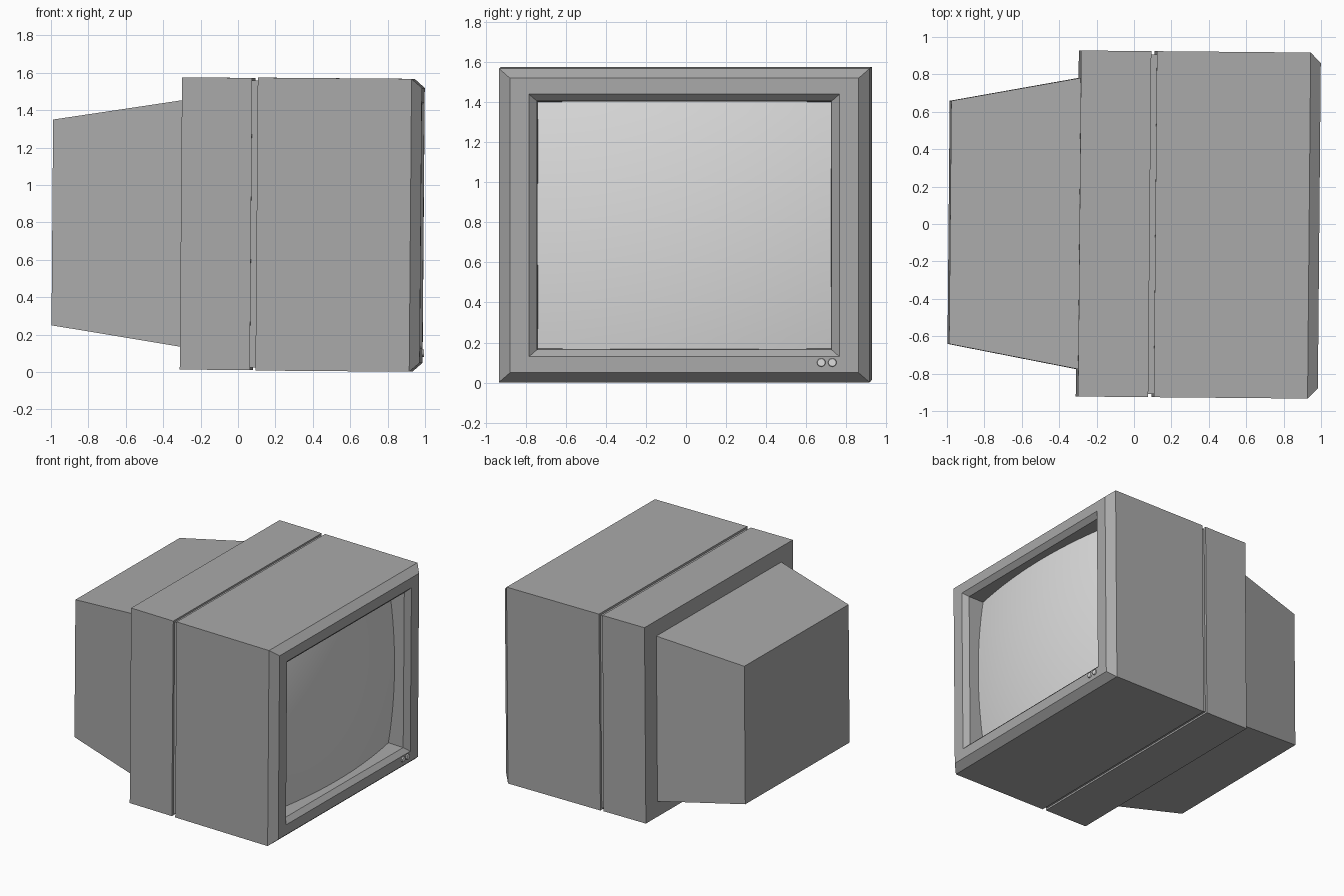
import bpy
import bmesh
from mathutils import Matrix, Vector

if "Cube" in bpy.data.objects:
    bpy.data.objects.remove(bpy.data.objects["Cube"], do_unlink=True)

# The whole monitor sits at a very slight tilt and turn
POSE = (Matrix.Translation((0, 0, 0.792))
        @ Matrix.Rotation(-0.009, 4, 'Z') @ Matrix.Rotation(0.008, 4, 'Y'))


def material(name, value):
    mat = bpy.data.materials.new(name)
    mat.use_nodes = True
    colour = (value, value, value, 1)
    mat.diffuse_color = colour
    bsdf = mat.node_tree.nodes["Principled BSDF"]
    bsdf.inputs["Base Color"].default_value = colour
    bsdf.inputs["Roughness"].default_value = 0.6
    return mat


CASE = material("case grey", 0.4)
LIGHT = material("pale screen grey", 0.72)


def finish(name, bm, mat, smooth=False):
    mesh = bpy.data.meshes.new(name)
    bm.to_mesh(mesh)
    bm.free()
    mesh.transform(POSE)
    mesh.materials.append(mat)
    obj = bpy.data.objects.new(name, mesh)
    bpy.context.collection.objects.link(obj)
    for poly in mesh.polygons:
        poly.use_smooth = smooth
    return obj


def loft(name, rings, mat):
    """Skin rectangular rings (x, half width, half height) and cap both ends."""
    bm = bmesh.new()
    loops = [[bm.verts.new((x, sy * hy, sz * hz))
              for sy, sz in ((-1, -1), (1, -1), (1, 1), (-1, 1))]
             for x, hy, hz in rings]
    for a, b in zip(loops, loops[1:]):
        for i in range(4):
            j = (i + 1) % 4
            bm.faces.new((a[i], a[j], b[j], b[i]))
    bm.faces.new(loops[0][::-1])
    bm.faces.new(loops[-1])
    bmesh.ops.recalc_face_normals(bm, faces=bm.faces)
    return finish(name, bm, mat)


# Front shell with chamfered rim, bezel and recessed screen opening
loft("front_casing", [
    (0.108, 0.925, 0.783), (0.93, 0.925, 0.783), (0.985, 0.87, 0.735),
    (0.985, 0.775, 0.655), (0.95, 0.735, 0.62), (0.80, 0.73, 0.615)], CASE)

# Narrow seam between the two shells
loft("seam_core", [(0.07, 0.907, 0.767), (0.115, 0.907, 0.767)], CASE)

# Rear shell and tapered tube housing
loft("rear_casing", [(-0.297, 0.925, 0.781), (0.078, 0.925, 0.781)], CASE)
loft("tube_housing", [(-0.987, 0.65, 0.55), (-0.29, 0.78, 0.66)], CASE)

# Bulging glass screen
bm = bmesh.new()
bmesh.ops.create_grid(bm, x_segments=24, y_segments=20, size=1)
for v in bm.verts:
    y, z = v.co.x * 0.733, v.co.y * 0.618
    v.co = Vector((0.94 - 0.13 * (y * y + z * z), y, z))
finish("screen", bm, LIGHT, smooth=True)

# Two small round buttons on the lower bezel
for name, y in (("left_button", 0.684), ("right_button", 0.739)):
    bm = bmesh.new()
    bmesh.ops.create_cone(
        bm, cap_ends=True, segments=16, radius1=0.024, radius2=0.019, depth=0.02,
        matrix=Matrix.Translation((0.984, y, -0.684)) @ Matrix.Rotation(1.5708, 4, 'Y'))
    finish(name, bm, LIGHT)
